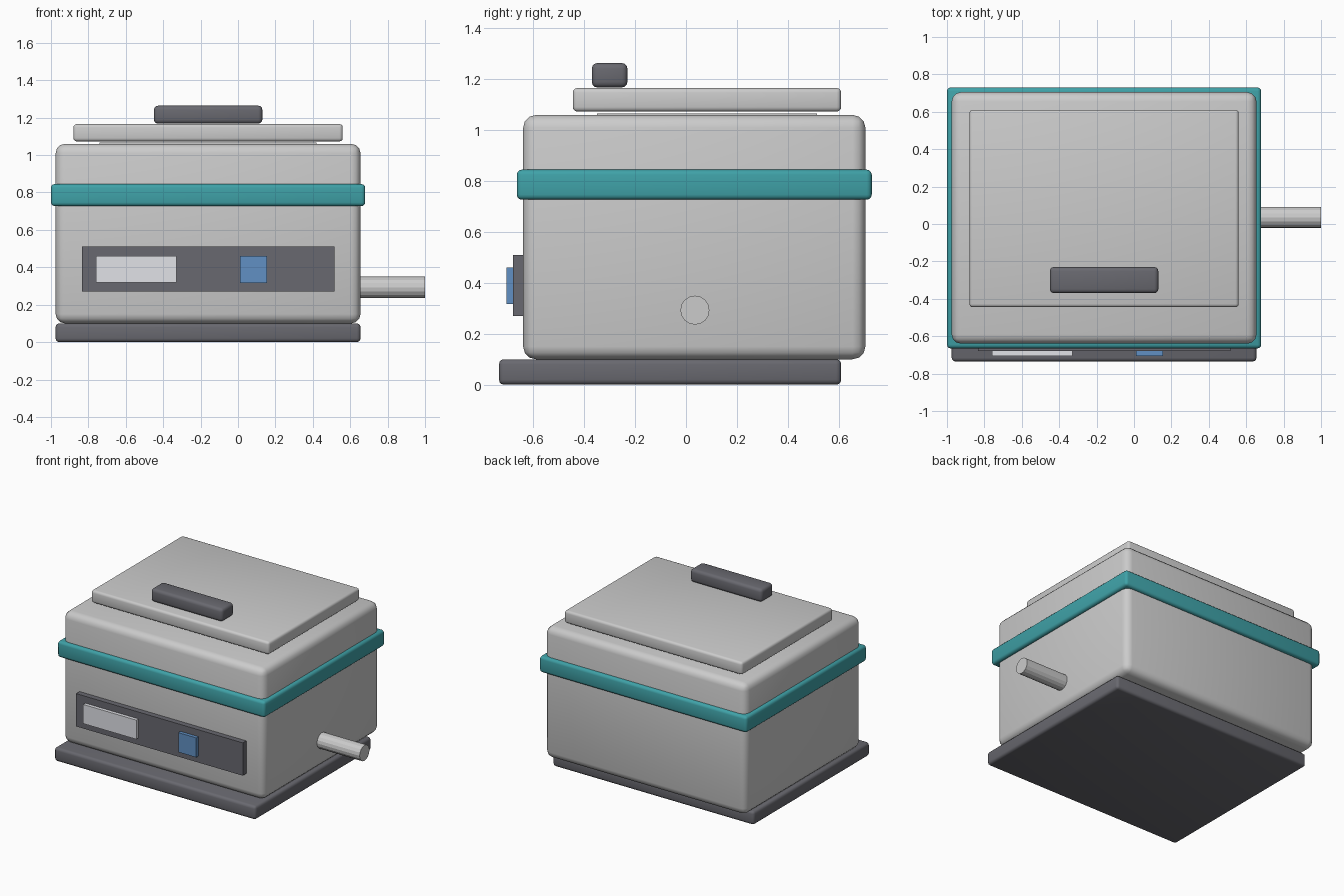
import bpy
from math import pi

if "Cube" in bpy.data.objects:
    bpy.data.objects.remove(bpy.data.objects["Cube"])


def material(name, rgb):
    m = bpy.data.materials.new(name)
    m.diffuse_color = (*rgb, 1)
    m.use_nodes = True
    m.node_tree.nodes["Principled BSDF"].inputs["Base Color"].default_value = m.diffuse_color
    return m


dark = material("dark_grey", (0.14, 0.14, 0.16))
teal = material("teal", (0.05, 0.36, 0.39))
light = material("light_grey", (0.55, 0.56, 0.58))
white = material("screen_white", (0.75, 0.76, 0.8))
blue = material("blue", (0.12, 0.28, 0.55))


def box(name, x, y, z, mat=None, bevel=0, segments=3):
    """Box from (min, max) ranges, optionally with rounded edges."""
    spans = (x, y, z)
    bpy.ops.mesh.primitive_cube_add(size=1, location=[(a + b) / 2 for a, b in spans])
    ob = bpy.context.object
    ob.name = name
    ob.scale = [b - a for a, b in spans]
    bpy.ops.object.transform_apply(location=False, rotation=False, scale=True)
    if mat:
        ob.data.materials.append(mat)
    if bevel:
        mod = ob.modifiers.new("round_edges", 'BEVEL')
        mod.width, mod.segments = bevel, segments
        bpy.ops.object.modifier_apply(modifier=mod.name)
        bpy.ops.object.shade_smooth_by_angle()
    return ob


# Housing: foot plate, main body and trim band
box("base_plate", (-0.975, 0.655), (-0.735, 0.61), (0, 0.1), dark, 0.02)
box("body", (-0.975, 0.655), (-0.64, 0.705), (0.1, 1.06), None, 0.05)
box("trim_band", (-1.0, 0.68), (-0.665, 0.73), (0.727, 0.845), teal, 0.02)

# Top: low seal plate, lid and handle
box("lid_seal", (-0.74, 0.42), (-0.35, 0.515), (1.03, 1.066))
box("lid", (-0.88, 0.56), (-0.445, 0.61), (1.073, 1.166), light, 0.018)
box("lid_handle", (-0.45, 0.13), (-0.37, -0.23), (1.168, 1.264), dark, 0.022)

# Front controls
box("control_panel", (-0.835, 0.515), (-0.68, -0.63), (0.27, 0.51), dark)
box("display", (-0.76, -0.33), (-0.705, -0.675), (0.32, 0.46), white)
box("button", (0.01, 0.155), (-0.705, -0.675), (0.317, 0.46), blue)

# Side outlet pipe
bpy.ops.mesh.primitive_cylinder_add(vertices=16, radius=0.057, depth=0.4,
                                    location=(0.8, 0.035, 0.293), rotation=(0, pi / 2, 0))
pipe = bpy.context.object
pipe.name = "outlet_pipe"
pipe.data.materials.append(light)
